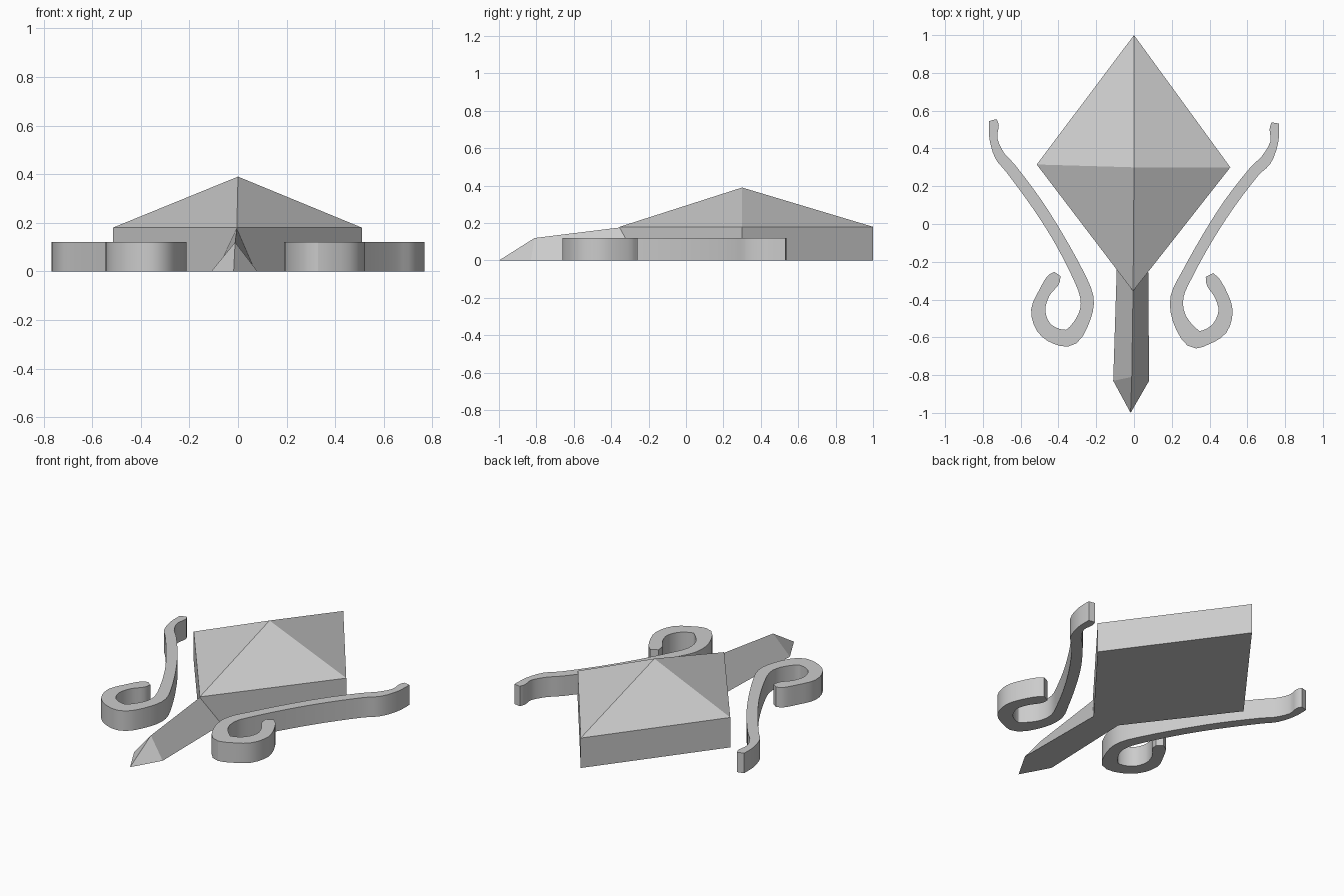
import bpy, bmesh
from math import radians
from mathutils import Vector

if "Cube" in bpy.data.objects:
    bpy.data.objects.remove(bpy.data.objects["Cube"])

GREY = (0.6, 0.6, 0.6, 1)
grey = bpy.data.materials.new("plain_grey")
grey.use_nodes = True
grey.diffuse_color = GREY
grey.node_tree.nodes["Principled BSDF"].inputs["Base Color"].default_value = GREY


def make_object(name, verts, faces, smooth=False):
    mesh = bpy.data.meshes.new(name)
    bm = bmesh.new()
    points = [bm.verts.new(v) for v in verts]
    for face in faces:
        bm.faces.new([points[i] for i in face])
    bmesh.ops.recalc_face_normals(bm, faces=bm.faces)
    bm.to_mesh(mesh)
    bm.free()
    mesh.materials.append(grey)
    obj = bpy.data.objects.new(name, mesh)
    bpy.context.collection.objects.link(obj)
    if smooth:
        bpy.ops.object.select_all(action='DESELECT')
        obj.select_set(True)
        bpy.context.view_layer.objects.active = obj
        bpy.ops.object.shade_smooth_by_angle(angle=radians(30))
    return obj


def catmull_rom(points, steps):
    """Resample a path smoothly through all of its points."""
    pts = [Vector(p) for p in points]
    pts = [2 * pts[0] - pts[1]] + pts + [2 * pts[-1] - pts[-2]]
    out = []
    for a, b, c, d in zip(pts, pts[1:], pts[2:], pts[3:]):
        for s in range(steps):
            t = s / steps
            out.append(0.5 * (2 * b + (c - a) * t + (2 * a - 5 * b + 4 * c - d) * t ** 2
                              + (3 * b - a - 3 * c + d) * t ** 3))
    return out + [pts[-2]]


def make_ribbon(name, path, height=0.12, steps=3):
    """Upright band along a path of (x, y, width) points."""
    pts = catmull_rom(path, steps)
    verts, faces = [], []
    for i, p in enumerate(pts):
        along = (pts[min(i + 1, len(pts) - 1)] - pts[max(i - 1, 0)]).xy.normalized()
        side = Vector((-along.y, along.x)) * p.z / 2
        for edge, z in ((-side, 0), (side, 0), (side, height), (-side, height)):
            verts.append((p.x + edge.x, p.y + edge.y, z))
    for i in range(0, len(verts) - 4, 4):
        for k in range(4):
            n = (k + 1) % 4
            faces.append((i + k, i + n, i + 4 + n, i + 4 + k))
    last = len(verts) - 4
    faces += [(0, 1, 2, 3), tuple(range(last, last + 4))]
    return make_ribbon_object(name, verts, faces)


def make_ribbon_object(name, verts, faces):
    return make_object(name, verts, faces, smooth=True)


# Kite-shaped body: straight rim with a four-sided roof
rim = [(0, 1), (-0.515, 0.315), (-0.005, -0.355), (0.51, 0.3)]
body = [(x, y, z) for z in (0, 0.18) for x, y in rim] + [(0, 0.3, 0.39)]
body_faces = [(0, 1, 2, 3)]
for k in range(4):
    n = (k + 1) % 4
    body_faces += [(k, n, n + 4, k + 4), (k + 4, n + 4, 8)]
make_object("kite_body", body, body_faces)

# Ridged tail blade tapering to a point on the ground
blade = [(-0.09, -0.2, 0), (0.075, -0.2, 0), (-0.005, -0.34, 0.178),
         (-0.11, -0.83, 0), (0.08, -0.83, 0), (-0.012, -0.81, 0.12), (-0.018, -1, 0)]
make_object("tail_blade", blade, [(0, 1, 4, 6, 3), (0, 2, 1), (0, 3, 5, 2),
                                  (1, 2, 5, 4), (3, 6, 5), (4, 5, 6)])

# Curled ribbons on either side
make_ribbon("right_ribbon", [
    (-.748, .55, .04), (-.742, .52, .052), (-.744, .45, .042), (-.71, .36, .055),
    (-.65, .29, .06), (-.52, .115, .062), (-.405, -.065, .06), (-.305, -.25, .065),
    (-.25, -.385, .07), (-.262, -.49, .07), (-.33, -.595, .09), (-.41, -.595, .085),
    (-.48, -.545, .08), (-.507, -.455, .075), (-.475, -.365, .062),
    (-.43, -.3, .075), (-.405, -.265, .04)])
make_ribbon("left_ribbon", [
    (.748, .535, .04), (.743, .5, .05), (.742, .43, .042), (.7, .34, .06),
    (.63, .27, .06), (.5, .1, .062), (.385, -.08, .06), (.285, -.26, .062),
    (.228, -.385, .068), (.24, -.5, .075), (.312, -.603, .1), (.38, -.6, .08),
    (.455, -.55, .085), (.485, -.46, .075), (.46, -.375, .07),
    (.42, -.31, .075), (.4, -.27, .045)])
